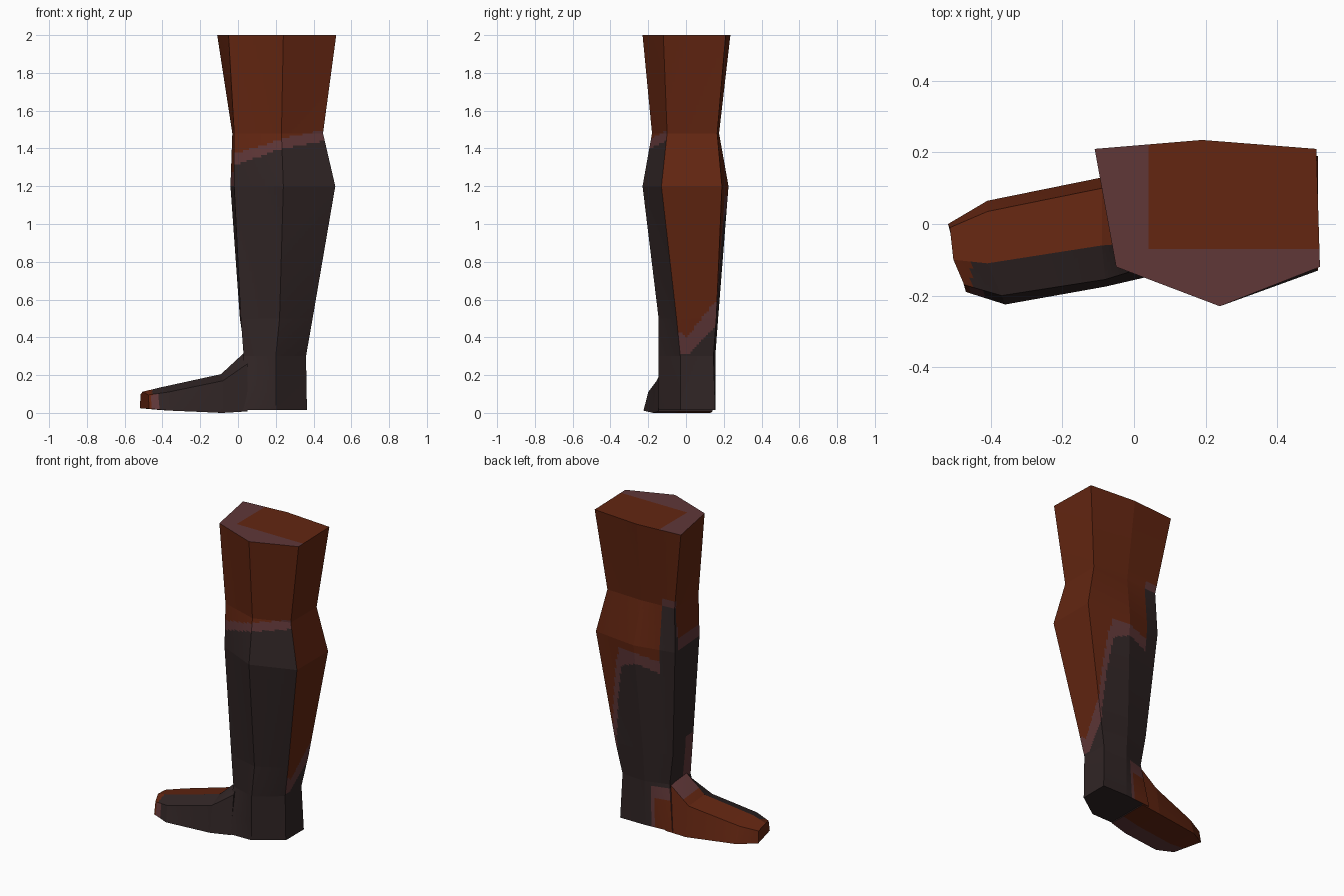
import bpy, bmesh
from mathutils import Vector

if "Cube" in bpy.data.objects:
    bpy.data.objects.remove(bpy.data.objects["Cube"])


def material(name, rgb):
    m = bpy.data.materials.new(name)
    m.diffuse_color = (*rgb, 1)
    m.use_nodes = True
    m.node_tree.nodes["Principled BSDF"].inputs["Base Color"].default_value = m.diffuse_color
    return m


MATS = [material("rust brown", (0.125, 0.019, 0.0056)),
        material("charcoal", (0.030, 0.0185, 0.0185)),
        material("dull mauve", (0.115, 0.038, 0.039))]
RUST, DARK, MAUVE = 0, 1, 2


def lerp_table(table, u):
    """Piecewise linear lookup: rows of (u, a, b)."""
    for p, q in zip(table, table[1:]):
        if p[0] <= u <= q[0]:
            t = (u - p[0]) / max(q[0] - p[0], 1e-6)
            return p[1] + (q[1] - p[1]) * t, p[2] + (q[2] - p[2]) * t
    return table[-1][1:]


def loft(name, rings, rule, cap_start, cap_end, cols=16, step=0.0125):
    """Skin flat-sided rings with a fine grid so colour can follow a rule(u, point)."""
    bm = bmesh.new()
    n = len(rings[0])
    rows = []
    for i, (r0, r1) in enumerate(zip(rings, rings[1:])):
        count = max(2, round((r1[0] - r0[0]).length / step))
        last = i == len(rings) - 2
        for k in range(count + (1 if last else 0)):
            ring = [a.lerp(b, k / count) for a, b in zip(r0, r1)]
            rows.append([bm.verts.new(ring[s].lerp(ring[(s + 1) % n], c / cols))
                         for s in range(n) for c in range(cols)])
    total = n * cols
    for ra, rb in zip(rows, rows[1:]):
        for j in range(total):
            k = (j + 1) % total
            f = bm.faces.new((ra[j], ra[k], rb[k], rb[j]))
            f.material_index = rule((j + 0.5) / cols, f.calc_center_median())
    start, end = bm.faces.new(rows[0]), bm.faces.new(rows[-1])
    start.material_index, end.material_index = cap_start, cap_end
    bmesh.ops.recalc_face_normals(bm, faces=bm.faces)
    return bm, name


def finish(bm, name):
    me = bpy.data.meshes.new(name)
    bm.to_mesh(me)
    bm.free()
    for m in MATS:
        me.materials.append(m)
    ob = bpy.data.objects.new(name, me)
    bpy.context.collection.objects.link(ob)


# Leg: six-sided rings, from shin inner corner round by the calf to shin outer corner
LEG = [
    (2.00, [(-.11, .21), (.19, .235), (.51, .21), (.52, -.12), (.24, -.23), (-.05, -.12)]),
    (1.48, [(-.03, .16), (.20, .175), (.45, .165), (.45, -.10), (.23, -.18), (-.02, -.10)]),
    (1.20, [(-.04, .17), (.22, .225), (.515, .19), (.515, -.13), (.24, -.23), (-.02, -.11)]),
    (0.50, [(.01, .12), (.19, .17), (.395, .16), (.395, -.05), (.22, -.145), (.015, -.09)]),
    (0.30, [(.04, .11), (.19, .155), (.355, .145), (.36, -.03), (.20, -.145), (.03, -.09)]),
    (0.015, [(.0, .14), (.19, .155), (.365, .155), (.365, -.03), (.20, -.145), (.0, -.15)]),
]
# Around the leg: top of the charcoal, bottom of the rust (mauve lies between)
BORDER = [
    (0, 1.48, 1.53), (.36, 1.48, 1.53), (.38, 1.04, 1.12), (1, 1.08, 1.15),
    (1.4, 1.03, 1.15), (1.55, .9, 1.05), (2, .45, .6), (2.75, .31, .40), (2.99, .31, .43),
    (3, 1.44, 1.5), (4, 1.40, 1.45), (5, 1.31, 1.37), (5.02, 1.2, 1.28),
    (5.9, 1.2, 1.28), (5.92, 1.48, 1.53), (6, 1.48, 1.53),
]


def leg_rule(u, p):
    lo, hi = lerp_table(BORDER, u)
    if p.z > hi:
        return RUST
    if p.z > lo:
        return MAUVE
    if 5 < u < 5.35 and .3 < p.z < .57:      # streak on the shin
        return MAUVE
    if u < .65 and p.z < .20:                # inner side of the foot
        return RUST
    if (u < .75 or u > 5.3) and p.z < .27:
        return MAUVE
    return DARK


leg, leg_name = loft("leg", [[Vector((x, y, z)) for x, y in pts] for z, pts in LEG],
                     leg_rule, MAUVE, DARK)

# Top cap: mauve with a rust corner
for co, no in (((.04, 0, 0), (1, 0, 0)), ((0, -.07, 0), (0, 1, 0))):
    caps = [f for f in leg.faces if all(v.co.z > 1.999 for v in f.verts)]
    geom = set(caps)
    for f in caps:
        geom.update(f.edges)
        geom.update(f.verts)
    bmesh.ops.bisect_plane(leg, geom=list(geom), plane_co=co, plane_no=no, dist=1e-5)
for f in leg.faces:
    if all(v.co.z > 1.999 for v in f.verts):
        c = f.calc_center_bounds()
        f.material_index = RUST if c.x > .04 and c.y > -.07 else MAUVE
finish(leg, leg_name)

# Foot: ridge, inner top, inner sole, outer sole, outer top
FOOT = [
    [(.04, -.05, .325), (.05, .10, .30), (.05, .14, .008), (.05, -.145, .008), (.05, -.115, .26)],
    [(-.09, -.06, .205), (-.09, .10, .19), (-.09, .13, 0), (-.08, -.175, 0), (-.08, -.155, .17)],
    [(-.41, -.11, .135), (-.41, .035, .12), (-.41, .065, .015), (-.36, -.225, .012), (-.37, -.20, .11)],
    [(-.505, -.10, .112), (-.515, -.01, .10), (-.52, 0, .025), (-.47, -.19, .022), (-.475, -.17, .095)],
]


def foot_rule(u, p):
    side = int(u)
    if side == 0:
        return MAUVE if p.x > -.05 else RUST
    if side == 1:
        return RUST
    if side == 2:
        return RUST if u < 2.65 else MAUVE
    if p.x < -.455:
        return RUST
    return MAUVE if p.x < -.42 and p.z < .1 else DARK


foot, foot_name = loft("foot", [[Vector(p) for p in ring] for ring in FOOT],
                       foot_rule, DARK, RUST)
finish(foot, foot_name)
